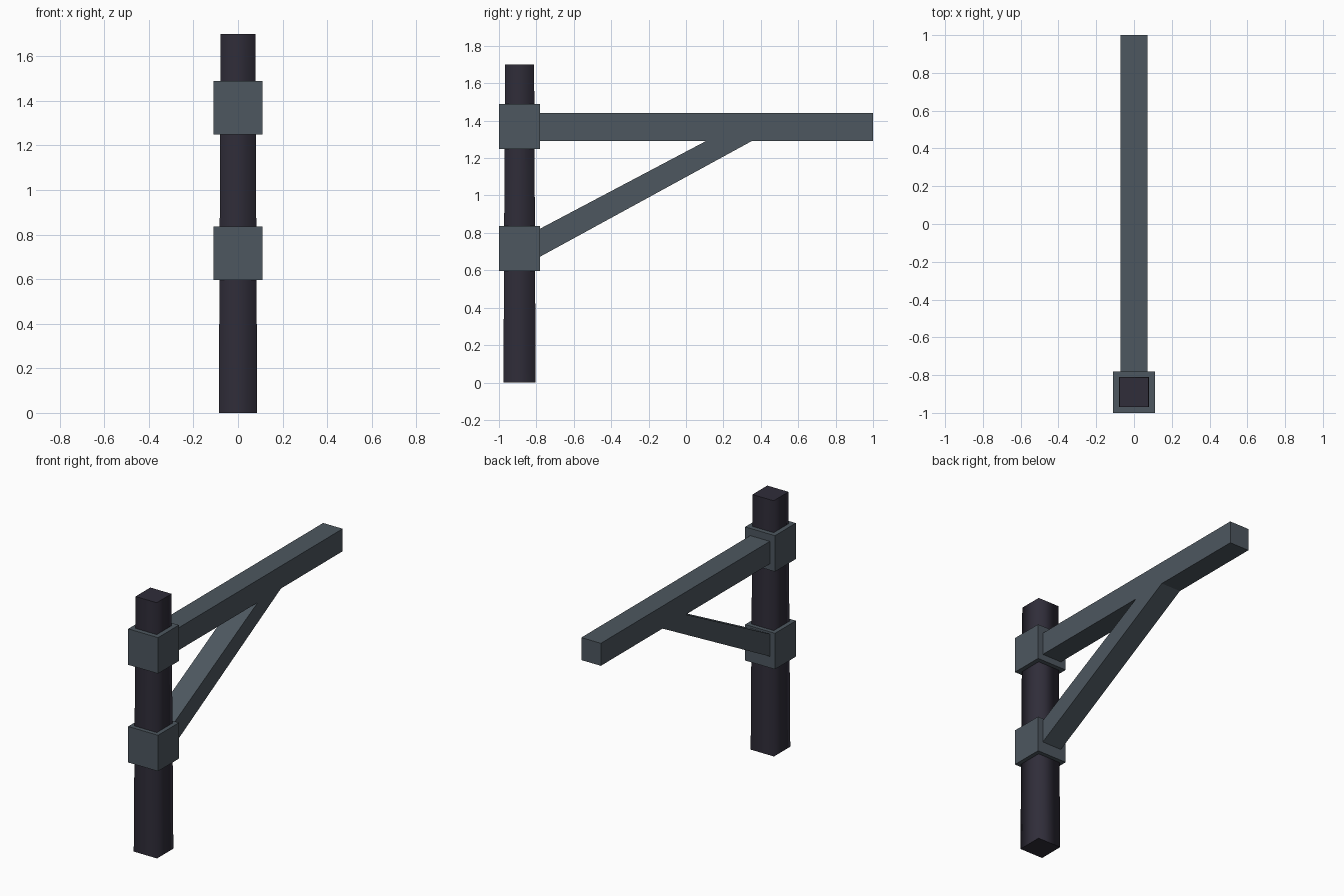
import bpy

if "Cube" in bpy.data.objects:
    bpy.data.objects.remove(bpy.data.objects["Cube"])

POST_Y = -0.89


def material(name, rgb):
    m = bpy.data.materials.new(name)
    m.diffuse_color = (*rgb, 1.0)
    m.use_nodes = True
    m.node_tree.nodes["Principled BSDF"].inputs["Base Color"].default_value = m.diffuse_color
    return m


slate = material("slate grey", (0.075, 0.095, 0.115))
dark = material("dark plum", (0.029, 0.026, 0.041))


def mesh_object(name, verts, faces, mat):
    me = bpy.data.meshes.new(name)
    me.from_pydata(verts, [], faces)
    me.materials.append(mat)
    ob = bpy.data.objects.new(name, me)
    bpy.context.collection.objects.link(ob)
    return ob


def side_extrusion(name, profile, half_width, mat):
    """Extrude a counter-clockwise (y, z) outline across x."""
    n = len(profile)
    verts = [(x, y, z) for x in (-half_width, half_width) for y, z in profile]
    faces = [tuple(reversed(range(n))), tuple(range(n, 2 * n))]
    faces += [(i, (i + 1) % n, (i + 1) % n + n, i + n) for i in range(n)]
    return mesh_object(name, verts, faces, mat)


def rect(y0, y1, z0, z1):
    return [(y0, z0), (y1, z0), (y1, z1), (y0, z1)]


# Tapered square post with softly shaded sides and crisp end caps
corners = [(-1, -1), (1, -1), (1, 1), (-1, 1)]
verts = [(sx * h, POST_Y + sy * h, z)
         for z, h in ((0.0, 0.086), (1.7, 0.078)) for sx, sy in corners]
faces = [(3, 2, 1, 0), (4, 5, 6, 7)]
faces += [(i, (i + 1) % 4, (i + 1) % 4 + 4, i + 4) for i in range(4)]
post = mesh_object("post", verts, faces, dark)
for p in post.data.polygons:
    p.use_smooth = abs(p.normal.z) < 0.5

# Collars clamped round the post
for name, z in (("lower_collar", 0.597), ("upper_collar", 1.248)):
    side_extrusion(name, rect(-1.0, -0.78, z, z + 0.24), 0.11, slate)

# Horizontal beam
side_extrusion("beam", rect(-0.79, 1.0, 1.29, 1.44), 0.072, slate)

# Diagonal brace, ending flush under the beam
side_extrusion("brace", [(-0.785, 0.67), (0.35, 1.29), (0.105, 1.29), (-0.785, 0.82)],
               0.072, slate)
